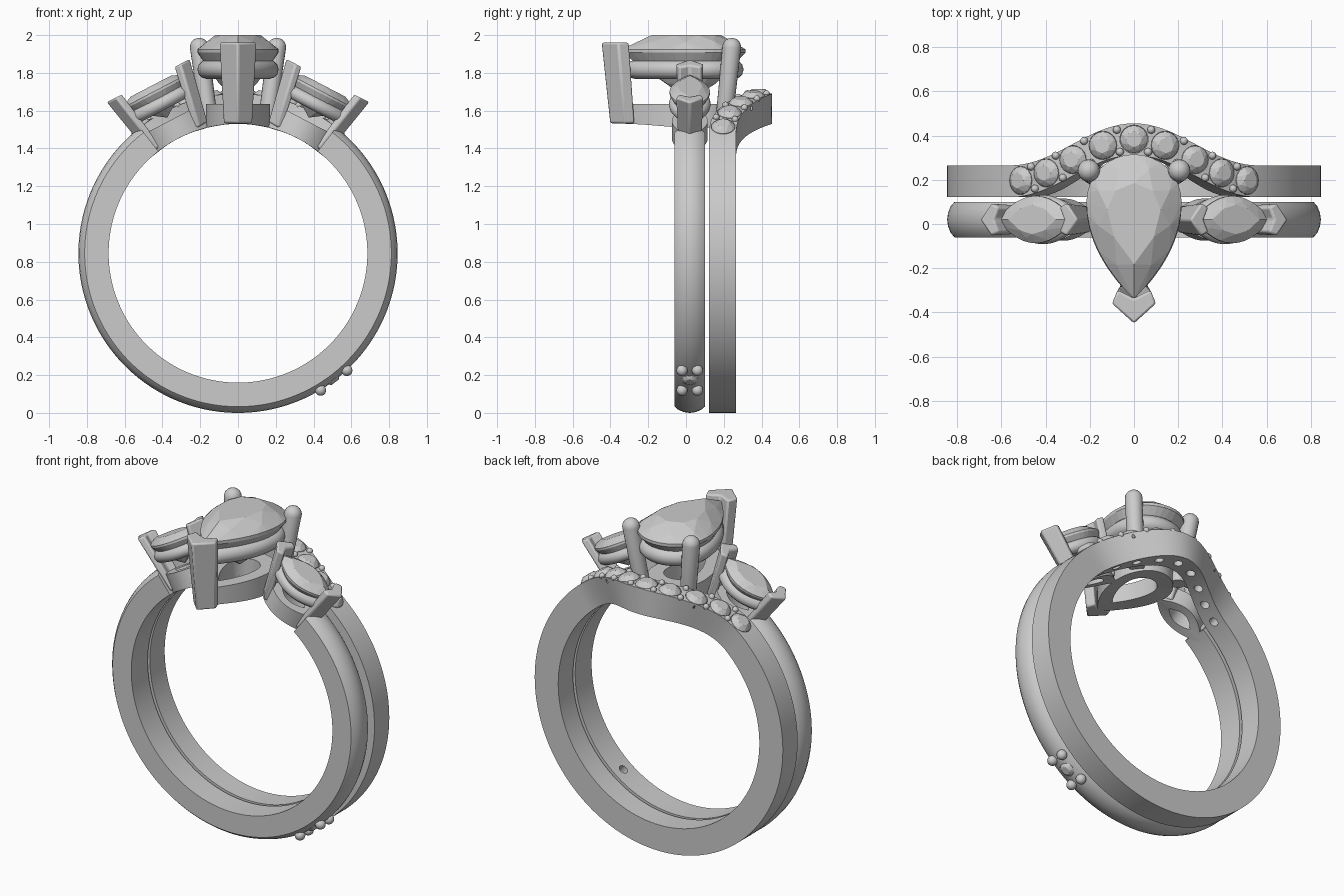
import bpy, bmesh, math
from mathutils import Matrix, Vector

if "Cube" in bpy.data.objects:
    bpy.data.objects.remove(bpy.data.objects["Cube"])

ZC, R_IN, R_OUT = 0.845, 0.685, 0.845
PI = math.pi


def frame(deg, y=0.0):
    """Local frame at the ring axis: local z points radially outward."""
    return Matrix.Translation((0, y, ZC)) @ Matrix.Rotation(math.radians(deg), 4, 'Y')


def finish(name, bm, M=Matrix(), smooth=True):
    bmesh.ops.recalc_face_normals(bm, faces=bm.faces[:])
    bm.transform(M)
    me = bpy.data.meshes.new(name)
    bm.to_mesh(me)
    bm.free()
    ob = bpy.data.objects.new(name, me)
    bpy.context.collection.objects.link(ob)
    if smooth:
        shade(ob)
    return ob


def select(ob):
    bpy.ops.object.select_all(action='DESELECT')
    ob.select_set(True)
    bpy.context.view_layer.objects.active = ob


def shade(ob):
    select(ob)
    bpy.ops.object.shade_smooth_by_angle(angle=math.radians(32))


def add_loft(bm, rings, closed=False, M=Matrix()):
    vs = [[bm.verts.new(M @ Vector(p)) for p in r] for r in rings]
    n = len(vs[0])
    for i in range(len(vs) - (0 if closed else 1)):
        a, b = vs[i], vs[(i + 1) % len(vs)]
        for k in range(n):
            bm.faces.new((a[k], a[(k + 1) % n], b[(k + 1) % n], b[k]))
    if not closed:
        bm.faces.new(vs[0])
        bm.faces.new(vs[-1])


def loft(name, rings, M=Matrix(), closed=False):
    bm = bmesh.new()
    add_loft(bm, rings, closed, M)
    return finish(name, bm)


# Gem outlines as functions of f in 0..1
def pear(a, yc, tip):
    def o(f):
        t = (f % 1) * 2 * PI
        if math.cos(t) >= 0:
            return Vector((a * math.sin(t), yc + a * math.cos(t)))
        s = 1 - abs(t - PI) / (PI / 2)
        return Vector(((1 - s * s) * a * (1 if t < PI else -1), yc - (yc - tip) * s))
    return o


def marquise(L, W):
    def o(f):
        f = (f % 1) * 4
        s = 1 - f if f < 2 else f - 3
        return Vector((L * s, W * (1 - s * s) * (1 if f < 2 else -1)))
    return o


def circle(r):
    return lambda f: Vector((r * math.cos(f * 2 * PI), r * math.sin(f * 2 * PI)))


def gem(name, o, M, girdle, table, culet, n=16, thick=0.012, ts=0.56, cy=0.0):
    c = Vector((0, cy))
    bm = bmesh.new()

    def row(count, shift, s, z):
        for k in range(count):
            p = c + (o((k + shift) / count) - c) * s
            bm.verts.new((p.x, p.y, z))
    row(8, 0, ts, table)
    row(8, 0.5, 0.82, girdle + 0.52 * (table - girdle))
    row(n, 0, 1, girdle)
    row(n, 0, 1, girdle - thick)
    row(8, 0.5, 0.5, girdle - thick + 0.6 * (culet - girdle))
    bm.verts.new((0, cy, culet))
    r = bmesh.ops.convex_hull(bm, input=bm.verts[:])
    bmesh.ops.delete(bm, geom=[v for v in r['geom_interior'] if isinstance(v, bmesh.types.BMVert)], context='VERTS')
    bmesh.ops.dissolve_limit(bm, angle_limit=0.01, verts=bm.verts[:], edges=bm.edges[:])
    return finish(name, bm, M, smooth=False)


def rail(name, o, M, z, r, n=64):
    """Round wire following an outline."""
    rings = []
    for i in range(n):
        p, d = o(i / n), o((i + 1) / n) - o((i - 1) / n)
        d.normalize()
        q = [(math.cos(k * PI / 6) * r, math.sin(k * PI / 6) * r) for k in range(12)]
        rings.append([(p.x + d.y * u, p.y - d.x * u, z + v) for u, v in q])
    loft(name, rings, M, closed=True)


def gallery(name, outer, inner, M, top, n=64):
    """Flat base ring whose underside follows the finger hole."""
    rings = []
    for i in range(n):
        a, b = outer(i / n), inner(i / n)
        low = [math.sqrt(R_IN ** 2 - p.x ** 2) for p in (a, b)]
        rings.append([(a.x, a.y, low[0]), (a.x, a.y, top), (b.x, b.y, top), (b.x, b.y, low[1])])
    loft(name, rings, M, closed=True)


def v_prong(name, M, bottom, top):
    """Chevron prong facing local -y; ends are (half width, reach, depth, z)."""
    def ring(w, out, d, z):
        half = [(w, -out + d * 0.6), (w * 0.75, -out + d)]
        return [(0, -out, z), (half[0][0], half[0][1], z), (half[1][0], half[1][1], z),
                (0, -out + d * 0.75, z), (-half[1][0], half[1][1], z), (-half[0][0], half[0][1], z)]
    ob = loft(name, [ring(*bottom), ring(*top)], M)
    b = ob.modifiers.new("soft_edges", 'BEVEL')
    b.width, b.segments = 0.01, 2


def bead(name, M, pos, r):
    bm = bmesh.new()
    bmesh.ops.create_uvsphere(bm, u_segments=14, v_segments=8, radius=r)
    finish(name, bm, M @ Matrix.Translation(pos))


def lathe_rings(profile, n=24):
    return [[(r * math.cos(k * 2 * PI / n), r * math.sin(k * 2 * PI / n), z) for k in range(n)] for r, z in profile]


def drill(ob, spots, r, seat):
    """Cut stone seats and through holes."""
    bm = bmesh.new()
    for M in spots:
        add_loft(bm, lathe_rings([(r, 0.92), (r, seat), (0.026, seat - 0.05), (0.026, 0.6)]), M=M)
    cut = finish(ob.name + "_cutter", bm, smooth=False)
    cut.hide_render = True
    cut.hide_set(True)
    m = ob.modifiers.new("seats", 'BOOLEAN')
    m.operation, m.object, m.solver = 'DIFFERENCE', cut, 'EXACT'
    select(ob)
    bpy.ops.object.modifier_apply(modifier=m.name)
    shade(ob)


# Engagement band: domed section, open at the top
Y_A = 0.02
prof = [(-0.08, R_IN), (-0.08, 0.812), (-0.06, 0.829), (-0.03, 0.841), (0, R_OUT),
        (0.03, 0.841), (0.06, 0.829), (0.08, 0.812), (0.08, R_IN)]
rings = []
for i in range(113):
    t = math.radians(38 + 284 * i / 112)
    rings.append([(r * math.sin(t), Y_A + y, ZC + r * math.cos(t)) for y, r in prof])
band_a = loft("engagement_band", rings)

# Small stone with four beads low on the band
low = frame(143, Y_A)
drill(band_a, [low], 0.042, 0.825)
gem("band_accent_gem", circle(0.042), low, 0.838, 0.855, 0.79)
for sx in (-1, 1):
    for sy in (-1, 1):
        bead("accent_bead", low, (0.087 * sx, 0.041 * sy, 0.842), 0.03)


# Wedding band: flat section, swept back around the centre stone
def sweep(x):
    return 0.095 * (1 + math.cos(PI * x / 0.56)) if abs(x) < 0.56 else 0.0


Y_B = 0.193
rings = []
for i in range(160):
    t = i * 2 * PI / 160
    dy = Y_B + (sweep(R_OUT * math.sin(t)) if math.cos(t) > 0 else 0)
    rings.append([(r * math.sin(t), y + dy, ZC + r * math.cos(t))
                  for y, r in ((-0.072, R_IN), (-0.072, R_OUT), (0.072, R_OUT), (0.072, R_IN))])
band_b = loft("wedding_band", rings, closed=True)

# Row of round stones on the wedding band
xs = [-0.51, -0.395, -0.275, -0.14, 0, 0.14, 0.275, 0.395, 0.51]
spot = lambda x: frame(math.degrees(math.asin(x / 0.84)), Y_B + sweep(x))
drill(band_b, [spot(x) for x in xs], 0.064, 0.812)
for x in xs:
    gem("row_gem", circle(0.063), spot(x), 0.845, 0.87, 0.775)
for a, b in zip(xs, xs[1:]):
    slope = (sweep(b) - sweep(a)) / (b - a)
    for s in (-1, 1):
        bead("row_bead", spot((a + b) / 2), (-0.05 * s * slope * 0.7, 0.05 * s, 0.848), 0.018)

# Centre pear stone and its basket
C = frame(0)
gem("centre_gem", pear(0.215, 0.1, -0.34), C, 1.08, 1.155, 0.81, n=32, thick=0.018, cy=0.02)
rail("centre_upper_rail", pear(0.165, 0.09, -0.27), C, 0.973, 0.05)
gallery("centre_gallery", pear(0.17, 0.075, -0.32), pear(0.09, 0.06, -0.19), C, 0.79)
v_prong("centre_front_prong", C, (0.077, 0.405, 0.135, 0.688), (0.1, 0.45, 0.15, 1.115))
for s in (-1, 1):
    stem = [(0.045, 0.69), (0.05, 1.09)] + [(0.05 * math.cos(k * PI / 10), 1.09 + 0.05 * math.sin(k * PI / 10))
                                           for k in (1, 2, 3, 4, 4.8)]
    rings = []
    for r in lathe_rings(stem, 20):
        f = min(1, (r[0][2] - 0.69) / 0.4)
        rings.append([(x + s * (0.15 + 0.055 * f), y + 0.2 + 0.042 * f, z) for x, y, z in r])
    loft("centre_back_prong", rings, C)

# Side stones, each in a small tilted basket
for s, side in ((-1, "left"), (1, "right")):
    S = frame(27.5 * s, Y_A)
    gem(side + "_side_gem", marquise(0.195, 0.107), S, 0.965, 0.998, 0.81, n=24, ts=0.62)
    rail(side + "_side_rail", marquise(0.16, 0.075), S, 0.89, 0.036)
    gallery(side + "_side_gallery", marquise(0.175, 0.095), marquise(0.085, 0.045), S, 0.79)
    for turn in (90, -90):
        v_prong(side + "_side_prong", S @ Matrix.Rotation(math.radians(turn), 4, 'Z'),
                (0.062, 0.18, 0.085, 0.69), (0.075, 0.25, 0.095, 1.03))
